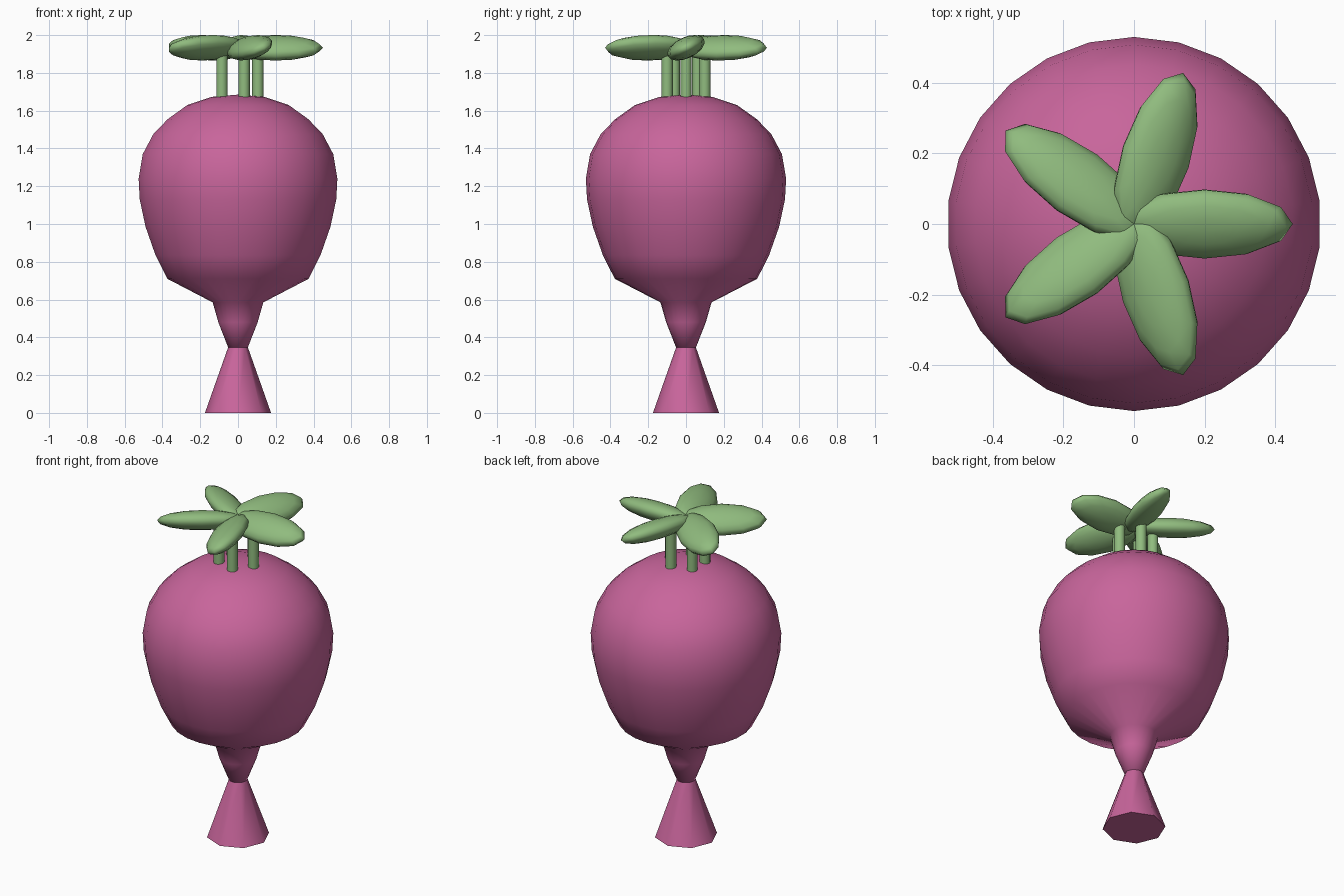
import bpy, bmesh
from math import pi, cos, sin, radians
from mathutils import Matrix

if "Cube" in bpy.data.objects:
    bpy.data.objects.remove(bpy.data.objects["Cube"])


def material(name, color):
    m = bpy.data.materials.new(name)
    m.diffuse_color = color
    m.use_nodes = True
    m.node_tree.nodes["Principled BSDF"].inputs["Base Color"].default_value = m.diffuse_color
    return m


pink = material("pink_skin", (0.58, 0.13, 0.33, 1))
green = material("leaf_green", (0.28, 0.50, 0.21, 1))


def finish(name, bm, mat, smooth_angle=None):
    bmesh.ops.recalc_face_normals(bm, faces=bm.faces)
    me = bpy.data.meshes.new(name)
    bm.to_mesh(me)
    bm.free()
    me.materials.append(mat)
    ob = bpy.data.objects.new(name, me)
    bpy.context.collection.objects.link(ob)
    bpy.ops.object.select_all(action='DESELECT')
    ob.select_set(True)
    bpy.context.view_layer.objects.active = ob
    if smooth_angle is None:
        bpy.ops.object.shade_smooth()
    else:
        bpy.ops.object.shade_smooth_by_angle(angle=radians(smooth_angle))
    return ob


def lathe(name, profile, sides, mat, smooth_angle=None):
    """Revolve (radius, z) points, capping both ends."""
    bm = bmesh.new()
    rings = [[bm.verts.new((r * cos(pi / 2 + 2 * pi * i / sides),
                            r * sin(pi / 2 + 2 * pi * i / sides), z))
              for i in range(sides)] for r, z in profile]
    for a, b in zip(rings, rings[1:]):
        for i in range(sides):
            j = (i + 1) % sides
            bm.faces.new((a[i], a[j], b[j], b[i]))
    bm.faces.new(rings[0])
    # Shallow crown closes the top
    top = bm.verts.new((0, 0, profile[-1][1] + (0.012 if sides > 8 else 0)))
    for i in range(sides):
        bm.faces.new((rings[-1][i], rings[-1][(i + 1) % sides], top))
    return finish(name, bm, mat, smooth_angle)


# Bulb with its narrow neck
lathe("bulb_body", [(0.052, 0.345), (0.105, 0.48), (0.135, 0.585), (0.377, 0.71),
                    (0.44, 0.835), (0.493, 0.985), (0.524, 1.13), (0.53, 1.24),
                    (0.508, 1.37), (0.452, 1.475), (0.375, 1.555),
                    (0.27, 1.63), (0.14, 1.673)], 26, pink)

# Flared eight-sided foot
lathe("foot", [(0.175, 0.0), (0.053, 0.345)], 8, pink, 50)

# Five stems, each carrying a rolled ellipsoid leaf
for k in range(5):
    turn = Matrix.Rotation(2 * pi * k / 5, 4, 'Z')

    bm = bmesh.new()
    bmesh.ops.create_cone(bm, cap_ends=True, segments=16, radius1=0.03, radius2=0.03,
                          depth=0.26, matrix=turn @ Matrix.Translation((0.105, 0, 1.80)))
    finish(f"stem_{k + 1}", bm, green, 40)

    bm = bmesh.new()
    bmesh.ops.create_uvsphere(
        bm, u_segments=12, v_segments=8, radius=1,
        matrix=turn @ Matrix.Translation((0.2, 0, 1.933))
        @ Matrix.Rotation(radians(25), 4, 'X')
        @ Matrix.Diagonal((0.25, 0.106, 0.056, 1)))
    finish(f"leaf_{k + 1}", bm, green)
